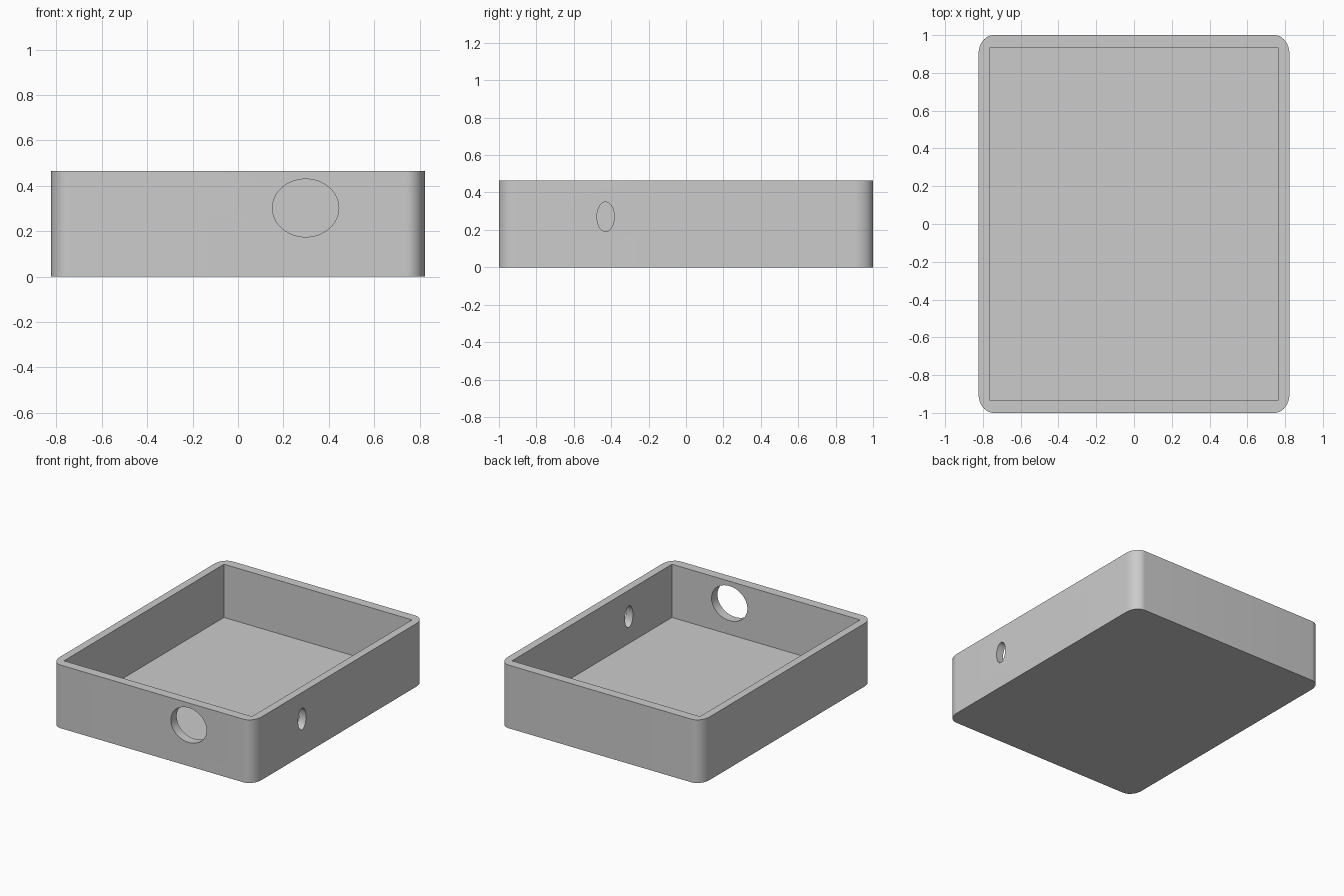
import bpy, bmesh, math
from mathutils import Matrix

cube = bpy.data.objects.get("Cube")
if cube:
    bpy.data.objects.remove(cube, do_unlink=True)

HX, HY, H = 0.823, 1.0, 0.465     # outer half sizes and height
IX, IY, FLOOR = 0.766, 0.931, 0.073  # inner half sizes and floor thickness
RX, RY = 0.08, 0.10               # corner radii

grey = bpy.data.materials.new("plain grey")
grey.use_nodes = True
colour = (0.6, 0.6, 0.6, 1)
grey.diffuse_color = colour
grey.node_tree.nodes["Principled BSDF"].inputs["Base Color"].default_value = colour


def make_object(name, bm):
    bmesh.ops.recalc_face_normals(bm, faces=bm.faces)
    mesh = bpy.data.meshes.new(name)
    bm.to_mesh(mesh)
    bm.free()
    mesh.materials.append(grey)
    obj = bpy.data.objects.new(name, mesh)
    bpy.context.collection.objects.link(obj)
    return obj


# Rounded outer block
bm = bmesh.new()
STEPS = 16
outline = []
for quarter, (sx, sy) in enumerate([(1, 1), (-1, 1), (-1, -1), (1, -1)]):
    for i in range(STEPS + 1):
        a = (quarter + i / STEPS) * math.pi / 2
        outline.append(bm.verts.new((sx * (HX - RX) + RX * math.cos(a),
                                     sy * (HY - RY) + RY * math.sin(a), 0)))
base = bm.faces.new(outline)
raised = bmesh.ops.extrude_face_region(bm, geom=[base], use_keep_orig=True)
top = [v for v in raised["geom"] if isinstance(v, bmesh.types.BMVert)]
bmesh.ops.translate(bm, verts=top, vec=(0, 0, H))
tray = make_object("open_tray", bm)


def box_cutter(name, size, centre):
    bm = bmesh.new()
    bmesh.ops.create_cube(bm, size=1, matrix=Matrix.Translation(centre) @ Matrix.Diagonal((*size, 1)))
    return make_object(name, bm)


def hole_cutter(name, centre, width, height, axis):
    bm = bmesh.new()
    turn = Matrix.Rotation(math.pi / 2, 4, "X")
    if axis == "X":
        turn = Matrix.Rotation(math.pi / 2, 4, "Z") @ turn
    matrix = Matrix.Translation(centre) @ turn @ Matrix.Diagonal((width, height, 1, 1))
    bmesh.ops.create_cone(bm, cap_ends=True, segments=64, radius1=0.5, radius2=0.5,
                          depth=0.4, matrix=matrix)
    return make_object(name, bm)


# Inner cavity, large front hole and small side hole
cutters = [
    box_cutter("cavity_cutter", (2 * IX, 2 * IY, 1), (0, 0, FLOOR + 0.5)),
    hole_cutter("front_hole_cutter", (0.298, -HY, 0.302), 0.292, 0.255, "Y"),
    hole_cutter("side_hole_cutter", (HX, -0.43, 0.27), 0.092, 0.158, "X"),
]
bpy.ops.object.select_all(action="DESELECT")
bpy.context.view_layer.objects.active = tray
tray.select_set(True)
for cutter in cutters:
    cutter.hide_render = True
    cut = tray.modifiers.new(cutter.name, "BOOLEAN")
    cut.operation = "DIFFERENCE"
    cut.solver = "EXACT"
    cut.object = cutter
    bpy.ops.object.modifier_apply(modifier=cut.name)
for cutter in cutters:
    bpy.data.objects.remove(cutter, do_unlink=True)

bpy.ops.object.shade_smooth_by_angle(angle=math.radians(30))
